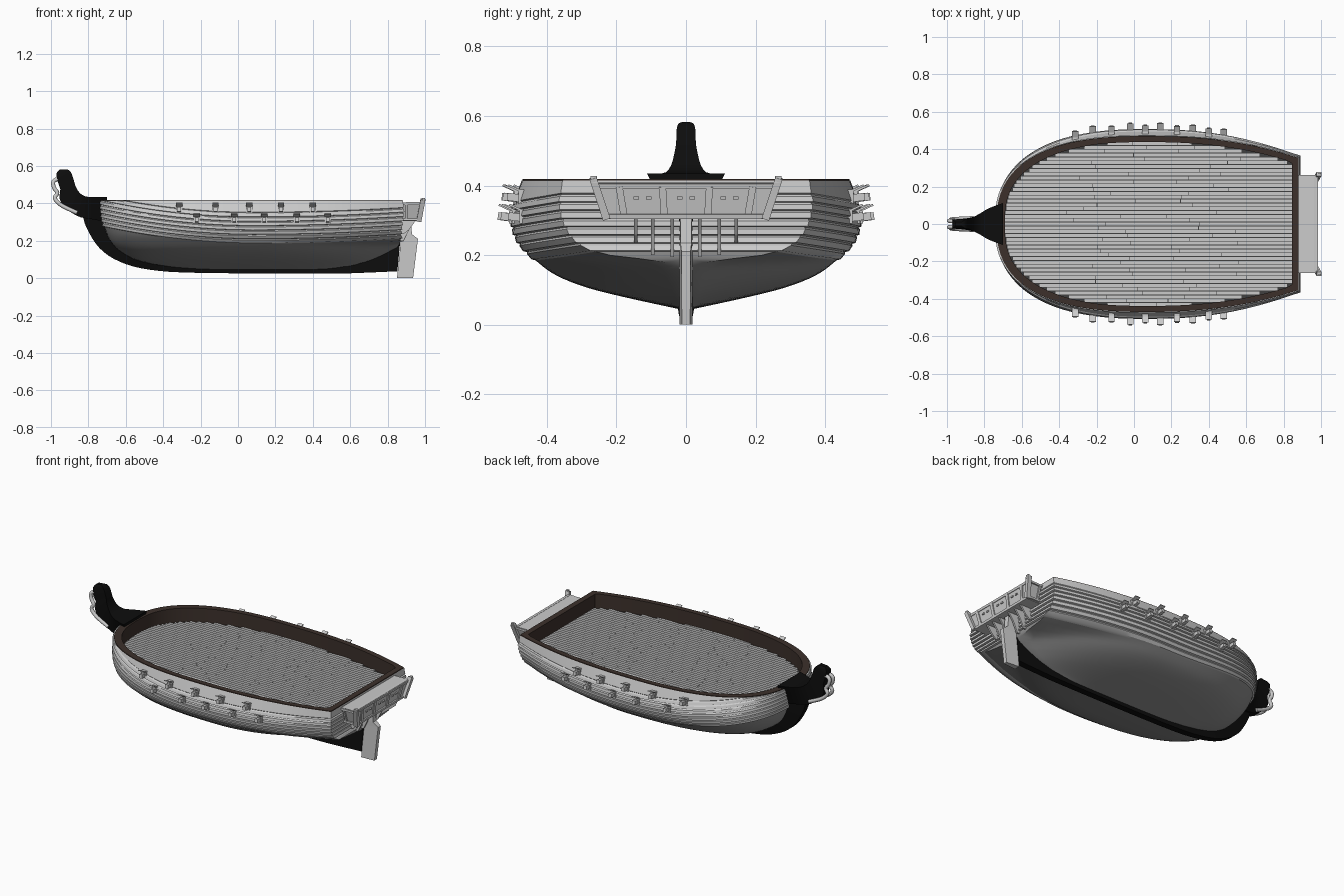
import bpy, bmesh, math, random
from mathutils import Matrix, Vector

if "Cube" in bpy.data.objects:
    bpy.data.objects.remove(bpy.data.objects["Cube"])
random.seed(4)
RIM, DECK = 0.415, 0.338


def material(name, c):
    m = bpy.data.materials.new(name)
    m.diffuse_color = (*c, 1)
    m.use_nodes = True
    m.node_tree.nodes["Principled BSDF"].inputs["Base Color"].default_value = m.diffuse_color
    return m


BLACK = material("tarred_black", (0.004, 0.004, 0.004))
BROWN = material("rail_brown", (0.045, 0.03, 0.024))
DARK = material("hull_grey", (0.27, 0.27, 0.27))
SEAM = material("deck_seam", (0.05, 0.05, 0.05))


def finish(name, bm, mat=None, mirror=False, smooth=None):
    bmesh.ops.remove_doubles(bm, verts=bm.verts, dist=1e-5)
    bmesh.ops.recalc_face_normals(bm, faces=bm.faces)
    me = bpy.data.meshes.new(name)
    bm.to_mesh(me)
    bm.free()
    ob = bpy.data.objects.new(name, me)
    bpy.context.collection.objects.link(ob)
    if mat:
        me.materials.append(mat)
    if mirror:
        m = ob.modifiers.new("mirror", 'MIRROR')
        m.use_axis = (False, True, False)
    if smooth:
        bpy.ops.object.select_all(action='DESELECT')
        ob.select_set(True)
        bpy.context.view_layer.objects.active = ob
        bpy.ops.object.shade_smooth_by_angle(angle=math.radians(smooth))
    return ob


def sheet(name, rows, **kw):
    """Surface through rows of points."""
    bm = bmesh.new()
    vs = [[bm.verts.new(p) for p in r] for r in rows]
    for a, b in zip(vs, vs[1:]):
        for i in range(len(a) - 1):
            bm.faces.new((a[i], a[i + 1], b[i + 1], b[i]))
    return finish(name, bm, **kw)


def refine(secs, n):
    """Smooth in-between sections (Catmull-Rom)."""
    out = []
    for i in range(len(secs) - 1):
        quad = [secs[max(0, i - 1)], secs[i], secs[i + 1], secs[min(len(secs) - 1, i + 2)]]
        for k in range(n):
            t = k / n
            out.append([.5 * (2 * b + (c - a) * t + (2 * a - 5 * b + 4 * c - d) * t * t
                              + (3 * b - a - 3 * c + d) * t ** 3) for a, b, c, d in zip(*quad)])
    return out + [secs[-1]]


def loft(name, secs, **kw):
    """Solid through sections (xa, za, wa, xb, zb, wb): lower and upper edge with half widths."""
    bm = bmesh.new()
    rings = [[bm.verts.new(p) for p in ((xa, -wa, za), (xa, wa, za), (xb, wb, zb), (xb, -wb, zb))]
             for xa, za, wa, xb, zb, wb in secs]
    for a, b in zip(rings, rings[1:]):
        for i in range(4):
            j = (i + 1) % 4
            bm.faces.new((a[i], a[j], b[j], b[i]))
    bm.faces.new(rings[0])
    bm.faces.new(rings[-1])
    return finish(name, bm, **kw)


def boxes(name, items, **kw):
    """Boxes given as centre, size, rotation about x, rotation about y."""
    bm = bmesh.new()
    for c, s, rx, ry in items:
        bmesh.ops.create_cube(bm, size=1, matrix=Matrix.Translation(c) @ Matrix.Rotation(rx, 4, 'X')
                              @ Matrix.Rotation(ry, 4, 'Y') @ Matrix.Diagonal((*s, 1)))
    return finish(name, bm, **kw)


# Hull lines by height: stem, stern, midship half width, transom half width
STEM = [(.045, -.2), (.06, -.36), (.08, -.48), (.11, -.575), (.18, -.67), (.29, -.72), (.415, -.735)]
STERN = [(.045, .5), (.09, .71), (.17, .855), (.25, .866), (.36, .88), (.415, .88)]
MID = [(.045, .02), (.08, .18), (.11, .295), (.15, .387), (.21, .458), (.25, .486), (.3, .498), (.35, .492), (.415, .47)]
TRAN = [(.045, .012), (.165, .02), (.2, .22), (.23, .3), (.28, .34), (.34, .357), (.415, .353)]
STEM, STERN, MID, TRAN = (refine(t, 5) for t in (STEM, STERN, MID, TRAN))


def at(tab, t):
    if t <= tab[0][0]:
        return tab[0][1]
    for (a, p), (b, q) in zip(tab, tab[1:]):
        if t <= b:
            return p + (q - p) * (t - a) / (b - a)
    return tab[-1][1]


def point(u, z):
    x0, x1, w, t = (at(k, z) for k in (STEM, STERN, MID, TRAN))
    if u < .5:
        y = w * max(0, 1 - (1 - 2 * u) ** 2.55) ** (1 / 2.55)
    else:
        y = t + (w - t) * (1 - (2 * u - 1) ** 2.3)
    return Vector((x0 + (x1 - x0) * u, y))


def normal(u, z):
    t = point(min(1, u + 1e-4), z) - point(max(0, u - 1e-4), z)
    return Vector((-t.y, t.x)).normalized()


def low(u):
    return .185 + .09 * max(0, 1 - 2 * u) ** 2 + .025 * max(0, 2 * u - 1) ** 2


N = 56
US = [(i / N) ** 1.8 for i in range(N + 1)]


def hull_row(zfun, d):
    row = []
    for u in US:
        z = min(RIM, zfun(u))
        p = point(u, z) + normal(u, z) * d
        if u == 1:
            p.x += d * .8
        row.append((p.x, max(0, p.y) if u else 0, z))
    return row + [(row[-1][0], 0, row[-1][2])]


# Smooth lower hull
sheet("lower_hull", [hull_row(lambda u, k=k: .045 + (low(u) - .045) * k / 16, 0) for k in range(17)],
      mat=DARK, mirror=True, smooth=40)

# Overlapping strakes and plain bulwark, carried around the transom
rows = []
for k in range(7):
    for dz, d in ((0, 0), (.003, .009), (.018, .006)):
        rows.append(hull_row(lambda u, z=k * .0235 + dz: low(u) + z, d))
for dz, d in ((.1645, 0), (.168, .004), (.4, .002)):
    rows.append(hull_row(lambda u, dz=dz: low(u) + dz, d))
sheet("upper_planking", rows, mirror=True, smooth=25)

# Brown rail and inner bulwark
outer = [point(u, RIM) for u in US]
inner = [p - normal(u, RIM) * (.032 + .012 * max(0, 1 - 3 * u)) for p, u in zip(outer, US)]
inner = [Vector((min(p.x, .845), max(0, p.y))) for p in inner]
inner[0].y = 0
outer.append(Vector((.88, 0)))
inner.append(Vector((.845, 0)))
sheet("rail_and_bulwark", [[(p.x, p.y, z) for p in line] for line, z in
                           ((outer, .405), (outer, .419), (inner, .419), (inner, DECK - .02))],
      mat=BROWN, mirror=True, smooth=30)

# Deck base and planks
bm = bmesh.new()
bm.faces.new([bm.verts.new((p.x, p.y, DECK - .006)) for p in inner]
             + [bm.verts.new((p.x, -p.y, DECK - .006)) for p in reversed(inner[1:-1])])
finish("deck_base", bm, mat=SEAM)
planks, step = [], .0205
for i in range(-21, 22):
    y = i * step
    xs = [p.x for p in inner[:-1] if p.y >= abs(y)]
    a, b = (min(xs) if xs else 0), (.845 if abs(y) < .32 else max(xs or [0]))
    if b - a < .1:
        continue
    cuts = [a, a + (b - a) * random.uniform(.2, .45), a + (b - a) * random.uniform(.55, .85), b]
    for p, q in zip(cuts, cuts[1:]):
        planks.append((((p + q) / 2, y, DECK - .003), (q - p - .003, step - .0045, .006), 0, 0))
boxes("deck_planks", planks)

# Keel, stem and stern deadwood
loft("keel_and_stem", refine([(xa, za, .02, xb, zb, w) for xa, za, xb, zb, w in (
    (-.83, .34, -.70, .43, .05), (-.81, .27, -.70, .29, .04), (-.74, .16, -.655, .19, .035),
    (-.63, .087, -.56, .12, .035), (-.47, .045, -.44, .085, .03), (-.2, .028, -.2, .058, .025),
    (.5, .025, .5, .056, .02), (.7, .03, .7, .1, .018), (.852, .037, .866, .185, .018))], 4), mat=BLACK, smooth=30)

# Rudder
loft("rudder", [(.85, .0, .018, .936, .0, .012), (.872, .21, .018, .962, .21, .013),
                (.874, .235, .018, .93, .235, .016), (.878, .3, .018, .925, .305, .016)])
boxes("rudder_head", [((.9, 0, .303), (.05, .04, .012), 0, 0)], mat=BLACK)

# Carved beakhead at the bow, sweeping up to its head
loft("beakhead", refine([(-.70, .30, .05, -.70, .435, .112), (-.78, .315, .04, -.775, .434, .085),
                         (-.84, .325, .03, -.82, .438, .058), (-.89, .35, .025, -.85, .46, .042),
                         (-.935, .39, .025, -.868, .49, .034), (-.955, .43, .025, -.874, .51, .03),
                         (-.95, .475, .024, -.88, .53, .028), (-.965, .52, .025, -.89, .56, .027),
                         (-.97, .56, .022, -.905, .578, .022), (-.955, .58, .012, -.92, .582, .012)], 2),
     mat=BLACK, smooth=35)

# Scroll trim on the beakhead
for side, name in ((-1, "scroll_right"), (1, "scroll_left")):
    cu = bpy.data.curves.new(name, 'CURVE')
    cu.dimensions, cu.bevel_depth, cu.bevel_resolution = '3D', .011, 2
    cu.use_fill_caps = True
    sp = cu.splines.new('NURBS')
    pts = [(-.96, .53), (-.992, .525), (-.985, .48), (-.96, .455), (-.985, .43), (-.96, .40), (-.92, .375), (-.86, .35)]
    sp.points.add(len(pts) - 1)
    for i, (x, z) in enumerate(pts):
        sp.points[i].co = (x, side * (.014 + .0025 * i), z, 1)
    sp.use_endpoint_u, sp.order_u, sp.resolution_u = True, 3, 4
    bpy.context.collection.objects.link(bpy.data.objects.new(name, cu))

# Guns with port frames and raised lids, two rows a side
guns = []
for xs, z in (((-.315, -.12, .06, .23, .40), .368), ((-.22, -.02, .14, .315, .48), .312)):
    for x in xs:
        a, b = at(STEM, z), at(STERN, z)
        y = point((x - a) / (b - a), z).y
        guns += [((x, y, z), (.034, .022, .042), 0, 0),
                 ((x, y + .018, z - .003), (.02, .05, .022), math.radians(8), 0),
                 ((x, y + .021, z + .024), (.034, .042, .006), math.radians(25), 0)]
boxes("guns_and_port_lids", guns, mirror=True)

# Stern gallery: tapered body, corner posts, window bars
loft("stern_gallery", [(.86, .305, .225, .87, .405, .255), (.962, .305, .225, .98, .408, .26)])
tilt = math.radians(10)
bars = [((.973, 0, .40), (.02, .5, .014), 0, tilt), ((.962, 0, .312), (.018, .45, .014), 0, tilt)]
bars += [((.969, y, .355), (.016, .02, .085), -y * .9, tilt) for y in (-.185, -.065, .065, .185)]
bars += [((.974, y + o, .365), (.012, .016, .008), 0, tilt)
         for y in (-.125, 0, .125) for o in (-.018, .018)]
for s in (-1, 1):
    bars += [((.978, s * .248, .363), (.026, .022, .125), -s * .32, tilt),
             ((.9, s * .243, .357), (.012, .014, .085), -s * .3, 0),
             ((.93, s * .256, .398), (.1, .012, .012), 0, 0),
             ((.925, s * .232, .314), (.09, .012, .012), 0, 0),
             ((.992, s * .265, .418), (.016, .018, .02), 0, 0)]
boxes("gallery_frames", bars)

# Brackets under the gallery
bm = bmesh.new()
for y, z in ((.04, .195), (.095, .2), (.145, .235)):
    f = bm.faces.new([bm.verts.new((x, y - .005, zz)) for x, zz in
                      ((.85, z), (.885, z), (.915, .26), (.95, .307), (.86, .307))])
    g = bmesh.ops.extrude_face_region(bm, geom=[f])
    bmesh.ops.translate(bm, vec=(0, .01, 0), verts=[v for v in g['geom'] if isinstance(v, bmesh.types.BMVert)])
finish("gallery_brackets", bm, mirror=True)
